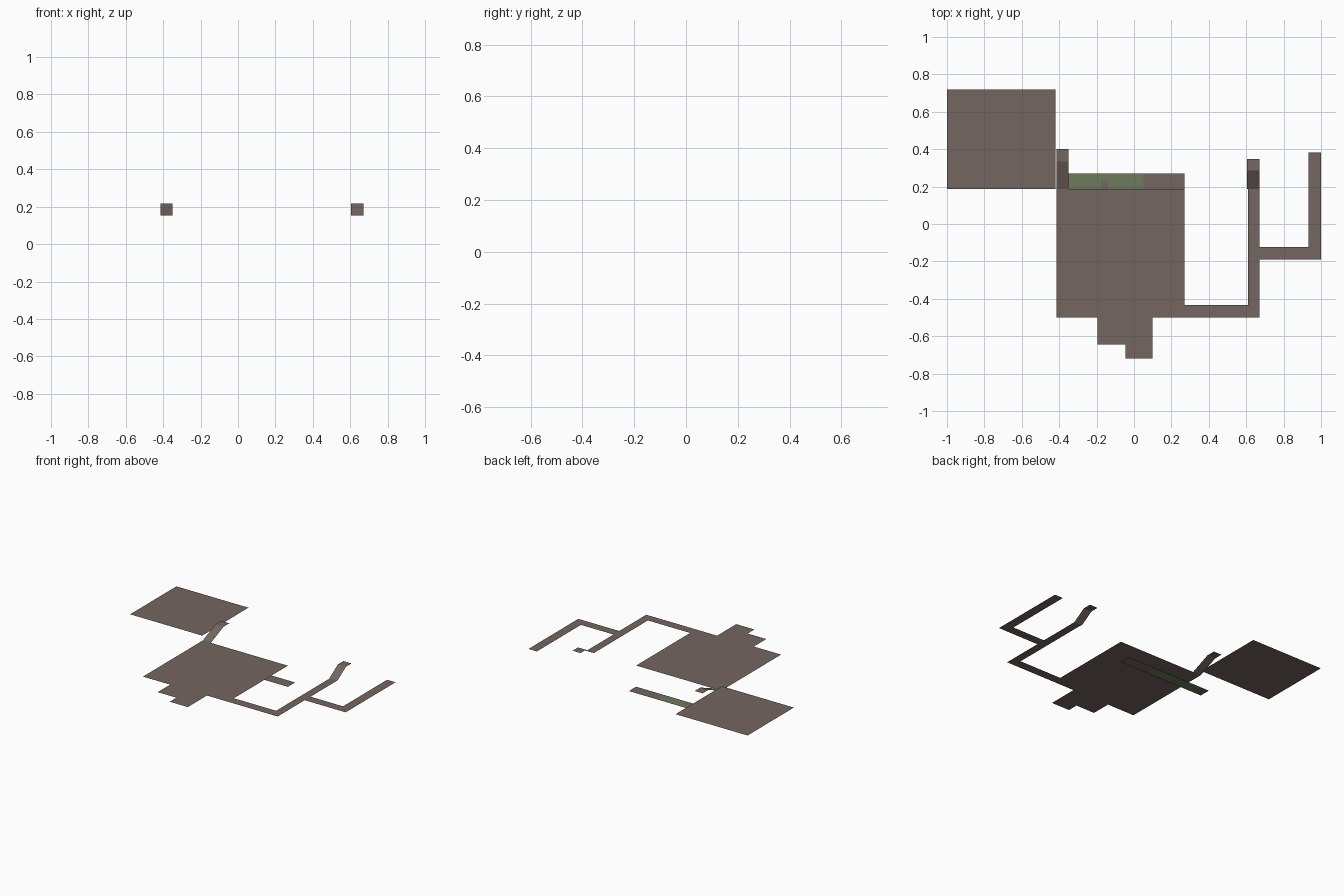
import bpy

if "Cube" in bpy.data.objects:
    bpy.data.objects.remove(bpy.data.objects["Cube"])


def material(name, rgb):
    m = bpy.data.materials.new(name)
    m.diffuse_color = (*rgb, 1.0)
    m.use_nodes = True
    m.node_tree.nodes["Principled BSDF"].inputs["Base Color"].default_value = m.diffuse_color
    return m


brown = material("earth brown", (0.174, 0.133, 0.118))
green = material("moss green", (0.155, 0.198, 0.108))

# Heights of trench, main floor, back platform and ramp landings
LOW, MID, PLATFORM, HIGH = 0.0, 0.154, 0.188, 0.216


def sheet(name, x0, x1, profile, mat=brown):
    """Thin one-sided surface: a (y, z) profile swept from x0 to x1, facing up."""
    verts = [(x, y, z) for y, z in profile for x in (x0, x1)]
    faces = [(2 * i, 2 * i + 1, 2 * i + 3, 2 * i + 2) for i in range(len(profile) - 1)]
    me = bpy.data.meshes.new(name)
    me.from_pydata(verts, [], faces)
    me.materials.append(mat)
    ob = bpy.data.objects.new(name, me)
    bpy.context.collection.objects.link(ob)
    return ob


def floor(name, x0, x1, y0, y1, z, mat=brown):
    return sheet(name, x0, x1, [(y0, z), (y1, z)], mat)


# Main floor with stepped front entrance
floor("main_floor", -0.415, 0.27, -0.5, 0.188, MID)
floor("entrance_step", -0.196, 0.1, -0.643, -0.5, MID)
floor("entrance_landing", -0.046, 0.1, -0.72, -0.643, MID)

# Corridors on the right
floor("front_corridor", 0.27, 0.61, -0.5, -0.433, MID)
floor("side_corridor", 0.61, 0.67, -0.5, 0.188, MID)
floor("link_corridor", 0.67, 1.0, -0.19, -0.123, MID)
floor("outer_corridor", 0.932, 1.0, -0.123, 0.383, MID)

# Ramps rising to short landings
sheet("left_ramp", -0.415, -0.35, [(0.188, MID), (0.335, HIGH), (0.4, HIGH)])
sheet("right_ramp", 0.605, 0.67, [(0.188, MID), (0.285, HIGH), (0.348, HIGH)])

# Raised platform at the back left
floor("upper_platform", -1.0, -0.42, 0.188, 0.72, PLATFORM)

# Low trench floor with a mossy stretch, broken by a small bare patch
Y0, Y1 = 0.188, 0.271
floor("trench_left_end", -0.415, -0.355, Y0, Y1, LOW)
floor("trench_moss_left", -0.355, -0.175, Y0, Y1, LOW, green)
floor("trench_bare_patch", -0.175, -0.14, Y0, 0.23, LOW)
floor("trench_moss_gap", -0.175, -0.14, 0.23, Y1, LOW, green)
floor("trench_moss_right", -0.14, 0.05, Y0, Y1, LOW, green)
floor("trench_right_end", 0.05, 0.27, Y0, Y1, LOW)
